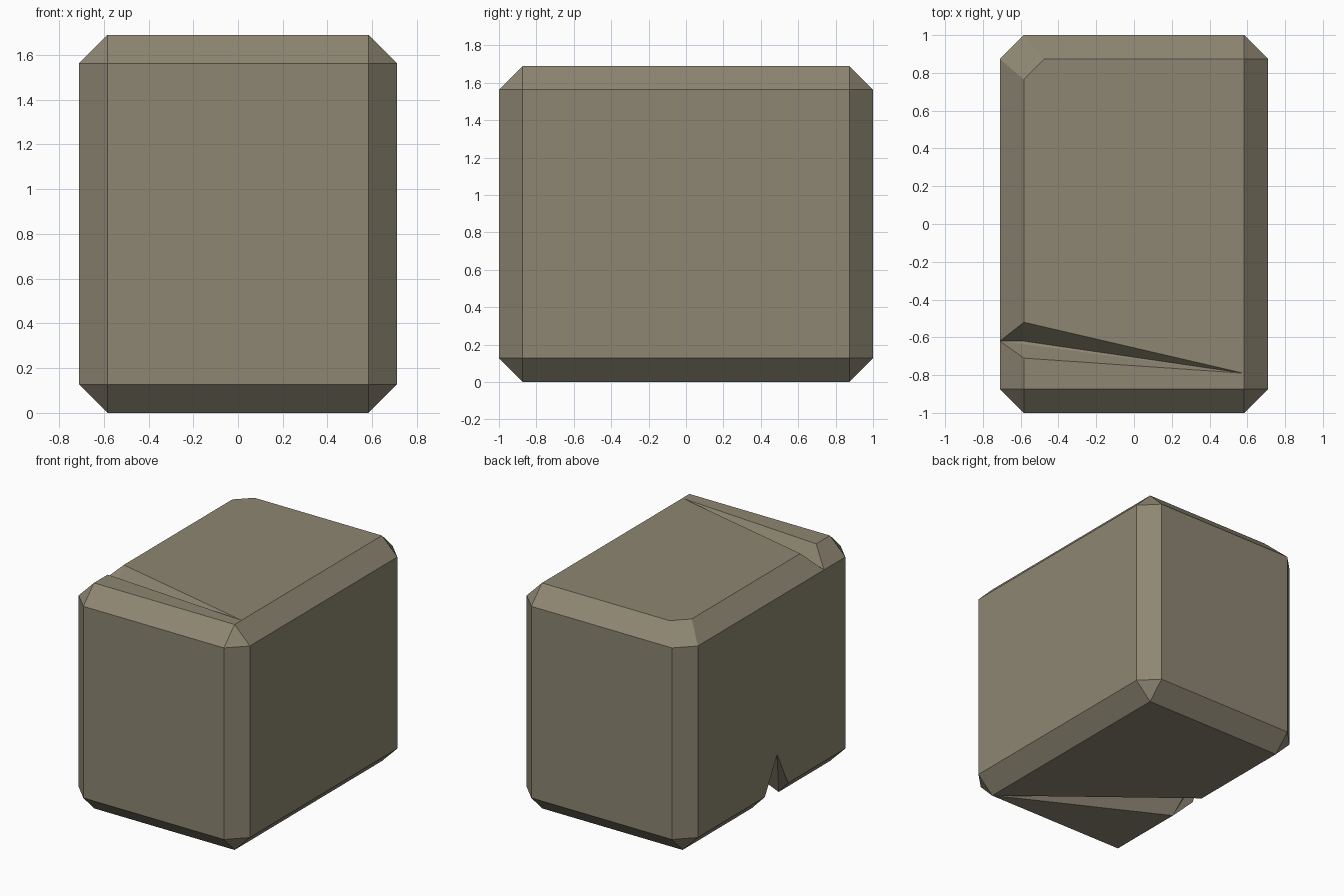
import bpy, bmesh
from mathutils import Vector

if "Cube" in bpy.data.objects:
    bpy.data.objects.remove(bpy.data.objects["Cube"])

W, D, H, C = 1.42, 2.0, 1.69, 0.127   # width, depth, height, chamfer

stone = bpy.data.materials.new("weathered_stone")
stone.diffuse_color = (0.27, 0.24, 0.17, 1)
stone.use_nodes = True
stone.node_tree.nodes["Principled BSDF"].inputs["Base Color"].default_value = stone.diffuse_color


def add_object(name, bm):
    bmesh.ops.recalc_face_normals(bm, faces=bm.faces)
    mesh = bpy.data.meshes.new(name)
    bm.to_mesh(mesh)
    bm.free()
    mesh.materials.append(stone)
    obj = bpy.data.objects.new(name, mesh)
    bpy.context.collection.objects.link(obj)
    return obj


def hull_cutter(name, points):
    bm = bmesh.new()
    for p in points:
        bm.verts.new(p)
    out = bmesh.ops.convex_hull(bm, input=bm.verts)
    junk = [g for g in out["geom_interior"] if isinstance(g, bmesh.types.BMVert)]
    bmesh.ops.delete(bm, geom=junk, context='VERTS')
    obj = add_object(name, bm)
    obj.hide_render = True
    return obj


# Block with chamfered edges
bm = bmesh.new()
bmesh.ops.create_cube(bm, size=1)
bmesh.ops.scale(bm, vec=(W, D, H), verts=bm.verts)
bmesh.ops.translate(bm, vec=(0, 0, H / 2), verts=bm.verts)
bmesh.ops.bevel(bm, geom=bm.edges[:], offset=C, offset_type='OFFSET',
                segments=1, affect='EDGES')

# Chipped top corner at the back left
a = Vector((-W / 2, D / 2 - C, H - C))
b = Vector((-W / 2 + C, D / 2, H - C))
c = Vector((-W / 2 + C, D / 2 - C - 0.108, H))
normal = (b - a).cross(c - a)
if normal.z < 0:
    normal.negate()
cut = bmesh.ops.bisect_plane(bm, geom=bm.verts[:] + bm.edges[:] + bm.faces[:],
                             dist=1e-4, plane_co=a, plane_no=normal, clear_outer=True)
bmesh.ops.holes_fill(bm, edges=[e for e in bm.edges if e.is_boundary], sides=0)
block = add_object("stone_block", bm)

# Wedge cracks: one across the top, one across the underside
xe = -W / 2 + C
cutters = [
    hull_cutter("top_crack_cutter", [
        (0.58, -0.79, H), (xe, -0.52, H), (xe, -0.71, H), (xe, -0.62, H - C),
        (-W / 2, -0.62, H - C), (-0.75, -0.62, 1.85)]),
    hull_cutter("bottom_crack_cutter", [
        (0.58, -0.868, 0), (xe, 0.055, 0), (xe, -0.265, 0), (xe, -0.09, 0.15),
        (-0.75, -0.1, -0.2)]),
    hull_cutter("bottom_notch_cutter", [
        (xe, 0.055, 0), (xe, -0.265, 0), (xe, -0.09, 0.15),
        (-W / 2, 0.08, C), (-W / 2, -0.196, C), (-W / 2, -0.065, 0.39),
        (-0.9, -0.08, -0.2)]),
]
for cutter in cutters:
    mod = block.modifiers.new(cutter.name, 'BOOLEAN')
    mod.operation = 'DIFFERENCE'
    mod.solver = 'EXACT'
    mod.object = cutter

# Bake the cuts and drop the cutters
bpy.context.view_layer.update()
result = bpy.data.meshes.new_from_object(
    block.evaluated_get(bpy.context.evaluated_depsgraph_get()))
block.modifiers.clear()
block.data = result
for cutter in cutters:
    bpy.data.objects.remove(cutter)
